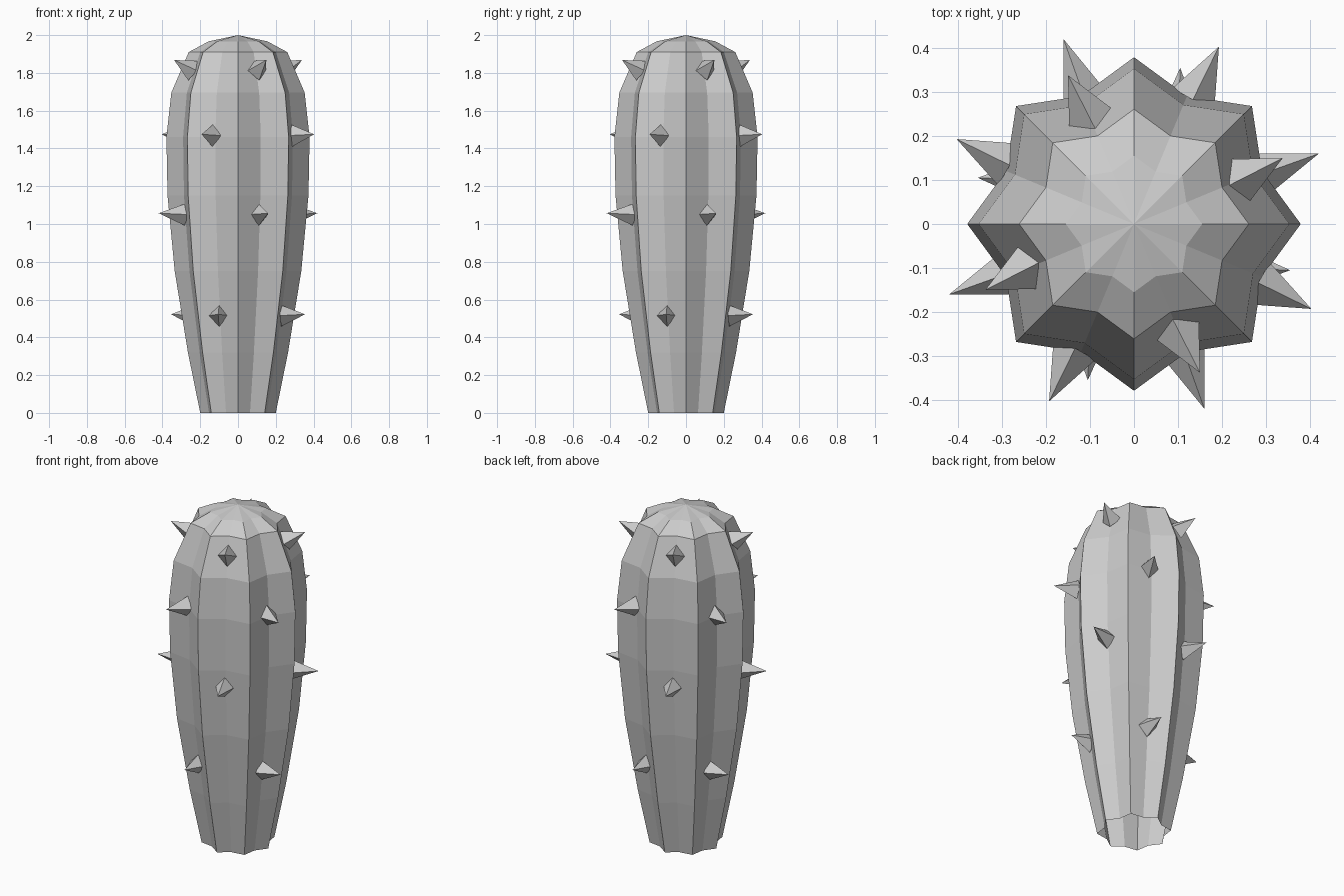
import bpy
import bmesh
from math import sin, cos, pi
from mathutils import Vector, Matrix

cube = bpy.data.objects.get("Cube")
if cube:
    bpy.data.objects.remove(cube, do_unlink=True)

grey = bpy.data.materials.new("light grey")
grey.use_nodes = True
grey.diffuse_color = (0.6, 0.6, 0.6, 1)
grey.node_tree.nodes["Principled BSDF"].inputs["Base Color"].default_value = (0.6, 0.6, 0.6, 1)


def finish(bm, name):
    bmesh.ops.recalc_face_normals(bm, faces=bm.faces)
    mesh = bpy.data.meshes.new(name)
    bm.to_mesh(mesh)
    bm.free()
    mesh.materials.append(grey)
    obj = bpy.data.objects.new(name, mesh)
    bpy.context.collection.objects.link(obj)
    return obj


# Ribbed body: star cross-section swept up a (ridge radius, height) profile, open below
RIBS = 8
VALLEY = 0.83
PROFILE = [(0.2, 0), (0.265, 0.32), (0.335, 0.75), (0.373, 1.15), (0.379, 1.46),
           (0.353, 1.695), (0.261, 1.91), (0.155, 1.967)]
bm = bmesh.new()
rings = []
for radius, z in PROFILE:
    ring = []
    for i in range(2 * RIBS):
        r = radius * (VALLEY if i % 2 else 1)
        a = pi * i / RIBS
        ring.append(bm.verts.new((r * cos(a), r * sin(a), z)))
    rings.append(ring)
apex = bm.verts.new((0, 0, 2))
for i in range(2 * RIBS):
    j = (i + 1) % (2 * RIBS)
    for low, high in zip(rings, rings[1:]):
        bm.faces.new((low[i], low[j], high[j], high[i]))
    bm.faces.new((rings[-1][i], rings[-1][j], apex))
finish(bm, "ribbed_body")


# Four-sided spikes in the valleys, repeated every quarter turn
def spike(name, base, tip, half_width=0.053, half_height=0.058):
    base, tip = Vector(base), Vector(tip)
    axis = (tip - base).normalized()
    side = axis.cross(Vector((0, 0, 1))).normalized()
    up = side.cross(axis)
    bm = bmesh.new()
    corners = [bm.verts.new(base + offset) for offset in
               (side * half_width, up * half_height, -side * half_width, -up * half_height)]
    point = bm.verts.new(tip)
    bm.faces.new(corners)
    for i in range(4):
        bm.faces.new((corners[i], corners[(i + 1) % 4], point))
    return finish(bm, name)


SPIKES = {
    "lower": ((-0.1, -0.225, 0.515), (-0.105, -0.355, 0.522)),
    "middle": ((0.11, -0.28, 1.05), (0.16, -0.42, 1.057)),
    "upper": ((-0.135, -0.285, 1.468), (-0.193, -0.403, 1.475)),
    "top": ((0.1, -0.24, 1.812), (0.15, -0.338, 1.868)),
}
for level, (base, tip) in SPIKES.items():
    for k, side_name in enumerate(("front", "left", "back", "right")):
        turn = Matrix.Rotation(k * pi / 2, 3, "Z")
        spike(f"{level}_{side_name}_spike", turn @ Vector(base), turn @ Vector(tip))
